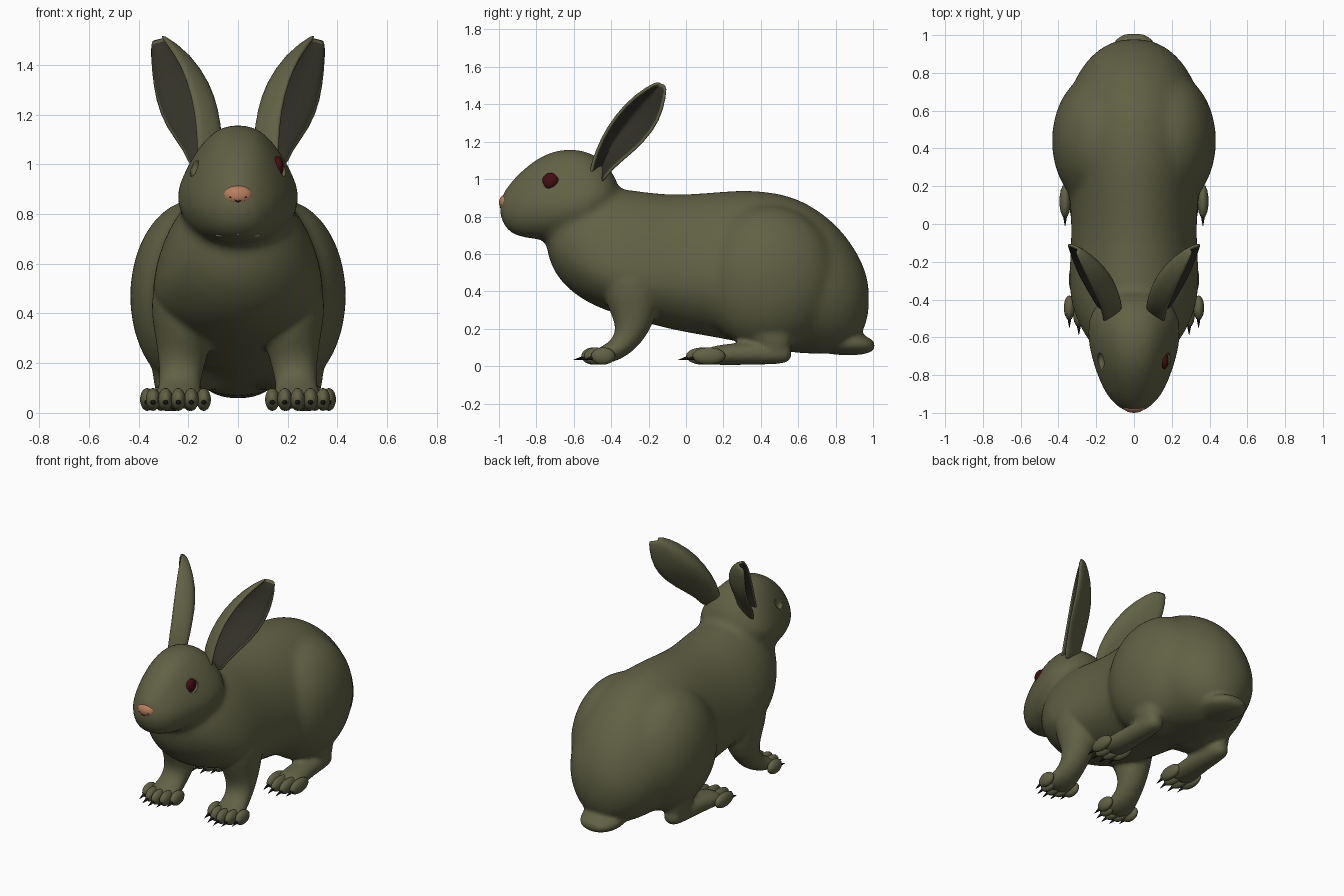
import bpy, bmesh
from math import sin, cos, pi
from mathutils import Vector, Matrix

if "Cube" in bpy.data.objects:
    bpy.data.objects.remove(bpy.data.objects["Cube"])


def mat(name, rgb):
    m = bpy.data.materials.new(name)
    m.diffuse_color = (*rgb, 1)
    m.use_nodes = True
    m.node_tree.nodes["Principled BSDF"].inputs["Base Color"].default_value = m.diffuse_color
    return m


FUR = mat("fur", (0.12, 0.12, 0.06))
DARK = mat("ear_inside", (0.035, 0.033, 0.022))
RED = mat("eye_red", (0.06, 0.004, 0.006))
PINK = mat("nose_pink", (0.48, 0.21, 0.11))
CLAW = mat("claw_black", (0.01, 0.01, 0.01))
PALE = mat("lip_pale", (0.4, 0.4, 0.4))


def finish(name, bm, mats, mirror=False, sub=0):
    me = bpy.data.meshes.new(name)
    bm.to_mesh(me)
    bm.free()
    for m in mats:
        me.materials.append(m)
    for p in me.polygons:
        p.use_smooth = True
    ob = bpy.data.objects.new(name, me)
    bpy.context.collection.objects.link(ob)
    if mirror:
        ob.modifiers.new("mirror", 'MIRROR').use_mirror_merge = False
    if sub:
        s = ob.modifiers.new("smooth", 'SUBSURF')
        s.levels = s.render_levels = sub
    return ob


def baked(ob):
    bpy.context.view_layer.update()
    return bpy.data.meshes.new_from_object(
        ob.evaluated_get(bpy.context.evaluated_depsgraph_get()))


def fuse(name, parts, voxel, rounds):
    """Melt overlapping parts into one softly blended skin."""
    bm = bmesh.new()
    for p in parts:
        bm.from_mesh(baked(p))
        bpy.data.objects.remove(p)
    ob = finish(name, bm, [FUR])
    r = ob.modifiers.new("remesh", 'REMESH')
    r.mode, r.voxel_size, r.use_smooth_shade = 'VOXEL', voxel, True
    s = ob.modifiers.new("blend", 'SMOOTH')
    s.factor, s.iterations = .5, rounds
    me = baked(ob)
    ob.modifiers.clear()
    ob.data = me
    return ob


def skin(rings):
    """Closed loft through rings of points."""
    bm = bmesh.new()
    vs = [[bm.verts.new(p) for p in r] for r in rings]
    n = len(vs[0])
    for a, b in zip(vs, vs[1:]):
        for j in range(n):
            bm.faces.new((a[j], a[(j + 1) % n], b[(j + 1) % n], b[j]))
    bm.faces.new(vs[0])
    bm.faces.new(vs[-1])
    bmesh.ops.recalc_face_normals(bm, faces=bm.faces)
    return bm


def trunk(sections, pear, box=1, n=24):
    """Sections across y: (y, top, bottom, half width, height of widest point)."""
    rings = []
    for y, t, b, w, zc in sections:
        ring = []
        for i in range(n):
            s, c = sin(2 * pi * i / n), cos(2 * pi * i / n)
            x = abs(c) ** box * (1 if c > 0 else -1)
            ring.append((w * x * (1 - pear * max(s, 0)), y,
                         zc + s * ((t - zc) if s > 0 else (zc - b))))
        rings.append(ring)
    return skin(rings)


def limb(path, n=16):
    """Path points: (x, y, z, radius in x, radius across)."""
    pts = [Vector(p[:3]) for p in path]
    rings = []
    for i, p in enumerate(path):
        t = pts[min(i + 1, len(pts) - 1)] - pts[max(i - 1, 0)]
        up = Vector((1, 0, 0)).cross(t).normalized()
        rings.append([pts[i] + Vector((p[3] * cos(2 * pi * k / n), 0, 0))
                      + up * p[4] * sin(2 * pi * k / n) for k in range(n)])
    return skin(rings)


def ball(bm, c, r, u=20, v=12):
    bmesh.ops.create_uvsphere(bm, u_segments=u, v_segments=v, radius=1,
                              matrix=Matrix.Translation(c) @ Matrix.Diagonal((*r, 1)))


def line(name, pts, r, m):
    cu = bpy.data.curves.new(name, 'CURVE')
    cu.dimensions = '3D'
    cu.bevel_depth = r
    sp = cu.splines.new('POLY')
    sp.points.add(len(pts) - 1)
    for q, p in zip(sp.points, pts):
        q.co = (*p, 1)
    cu.materials.append(m)
    bpy.context.collection.objects.link(bpy.data.objects.new(name, cu))


# Torso, head and haunches blended together
torso = finish("torso", trunk([
    (-.75, .76, .63, .07, .7), (-.71, .86, .49, .17, .66), (-.59, .94, .37, .27, .6),
    (-.45, .96, .3, .335, .52), (-.30, .95, .255, .355, .48), (-.10, .917, .195, .335, .47),
    (.1, .93, .16, .34, .47), (.3, .95, .125, .365, .47), (.5, .935, .075, .385, .45),
    (.65, .88, .06, .365, .43), (.8, .77, .06, .305, .4), (.9, .64, .1, .225, .38),
    (.96, .52, .2, .135, .37), (.98, .42, .3, .05, .36)], .08), [FUR], sub=1)
head = finish("head", trunk([
    (-1.0, .9, .79, .055, .84), (-.95, .97, .715, .11, .84), (-.9, 1.03, .69, .155, .85),
    (-.8, 1.115, .675, .2, .86), (-.7, 1.16, .675, .232, .86), (-.6, 1.168, .70, .252, .87),
    (-.5, 1.145, .75, .25, .89), (-.42, 1.08, .82, .205, .92), (-.36, .99, .88, .11, .93)],
    .3, .75), [FUR], sub=1)
bm = bmesh.new()
ball(bm, (.17, .44, .47), (.265, .37, .39), 40, 24)
haunches = finish("haunches", bm, [FUR], mirror=True)
core = fuse("core", [torso, head, haunches], .018, 14)

# Legs and tail melted into the body
front_legs = finish("front_legs", limb([
    (.22, -.32, .60, .10, .15), (.225, -.29, .44, .137, .165), (.215, -.28, .31, .12, .14),
    (.225, -.285, .2, .095, .095), (.235, -.335, .11, .082, .066), (.24, -.42, .06, .10, .053),
    (.24, -.50, .047, .105, .037)]), [FUR], mirror=True, sub=1)
hind_legs = finish("hind_legs", limb([
    (.25, .42, .34, .12, .2), (.26, .45, .2, .09, .15), (.265, .485, .11, .075, .09),
    (.265, .49, .05, .06, .06)]), [FUR], mirror=True, sub=1)
hind_feet = finish("hind_feet", limb([
    (.265, .57, .06, .045, .04), (.265, .5, .07, .07, .062), (.265, .32, .067, .078, .062),
    (.275, .17, .06, .092, .057), (.28, .09, .05, .09, .04)]), [FUR], mirror=True, sub=1)
tail = finish("tail", limb([
    (0, .68, .16, .1, .09), (0, .83, .13, .15, .075), (0, .93, .115, .14, .06),
    (0, .99, .108, .09, .038), (0, 1.01, .105, .05, .02)]), [FUR], sub=1)
body = fuse("body", [core, front_legs, hind_legs, hind_feet, tail], .013, 7)

# Eye socket cut on both sides
bm = bmesh.new()
for s in (-1, 1):
    ball(bm, (s * .177, -.725, .99), (.022, .044, .044))
cutter = finish("socket_cutter", bm, [FUR])
cutter.hide_render = True
cut = body.modifiers.new("sockets", 'BOOLEAN')
cut.operation = 'DIFFERENCE'
cut.object = cutter
done = baked(body)
body.modifiers.clear()
body.data = done
bpy.data.objects.remove(cutter)

# Single eye on the right-hand side, nose and mouth
bm = bmesh.new()
ball(bm, (.16, -.725, .99), (.024, .043, .043))
finish("eye", bm, [RED])
bm = bmesh.new()
ball(bm, (0, -.963, .875), (.06, .037, .042))
finish("nose", bm, [PINK])
line("nostrils", [(-.035, -.99, .87), (0, -.992, .85), (.035, -.99, .87)], .004, CLAW)
line("mouth", [(-.085, -.885, .717), (-.04, -.91, .717), (0, -.93, .722),
               (.04, -.91, .717), (.085, -.885, .717)], .007, PALE)

# Ears: curved shells given by front rim, back and rear rim at each station
stations = [
    ((.16, -.53, 1.0), (.07, -.46, 1.02), (.19, -.44, .97)),
    ((.16, -.515, 1.09), (.06, -.43, 1.11), (.21, -.40, 1.04)),
    ((.17, -.465, 1.22), (.08, -.36, 1.21), (.29, -.27, 1.14)),
    ((.20, -.39, 1.345), (.115, -.27, 1.315), (.33, -.165, 1.25)),
    ((.25, -.28, 1.46), (.19, -.19, 1.43), (.345, -.11, 1.37)),
    ((.31, -.15, 1.535), (.30, -.115, 1.515), (.35, -.095, 1.50))]
bm = bmesh.new()
rows = []
for st in stations:
    f, m, r = map(Vector, st)
    c = 2 * m - (f + r) / 2
    rows.append([bm.verts.new((1 - t) ** 2 * f + 2 * t * (1 - t) * c + t * t * r)
                 for t in (k / 8 for k in range(9))])
for a, b in zip(rows, rows[1:]):
    for j in range(8):
        bm.faces.new((a[j], b[j], b[j + 1], a[j + 1]))
ear = finish("ears", bm, [FUR, DARK], mirror=True)
sol = ear.modifiers.new("thickness", 'SOLIDIFY')
sol.thickness = .025
sol.offset = -1
sol.material_offset = 1
ear.modifiers.new("smooth", 'SUBSURF').levels = 1


# Toes and claws
def toes(name, x, y, offsets, length):
    t, c = bmesh.new(), bmesh.new()
    for o in offsets:
        ty = y + 5 * o * o
        ball(t, (x + o, ty, .054), (.03, length, .046), 14, 10)
        bmesh.ops.create_cone(
            c, cap_ends=True, segments=8, radius1=.014, radius2=.001, depth=.07,
            matrix=Matrix.Translation((x + o, ty - length - .008, .04))
            @ Matrix.Rotation(pi / 2 + .2, 4, 'X'))
    finish(name + "_toes", t, [FUR], mirror=True)
    finish(name + "_claws", c, [CLAW], mirror=True)


toes("front", .24, -.495, (-.102, -.052, 0, .052, .102), .065)
toes("hind", .28, .085, (-.085, -.03, .03, .085), .09)
